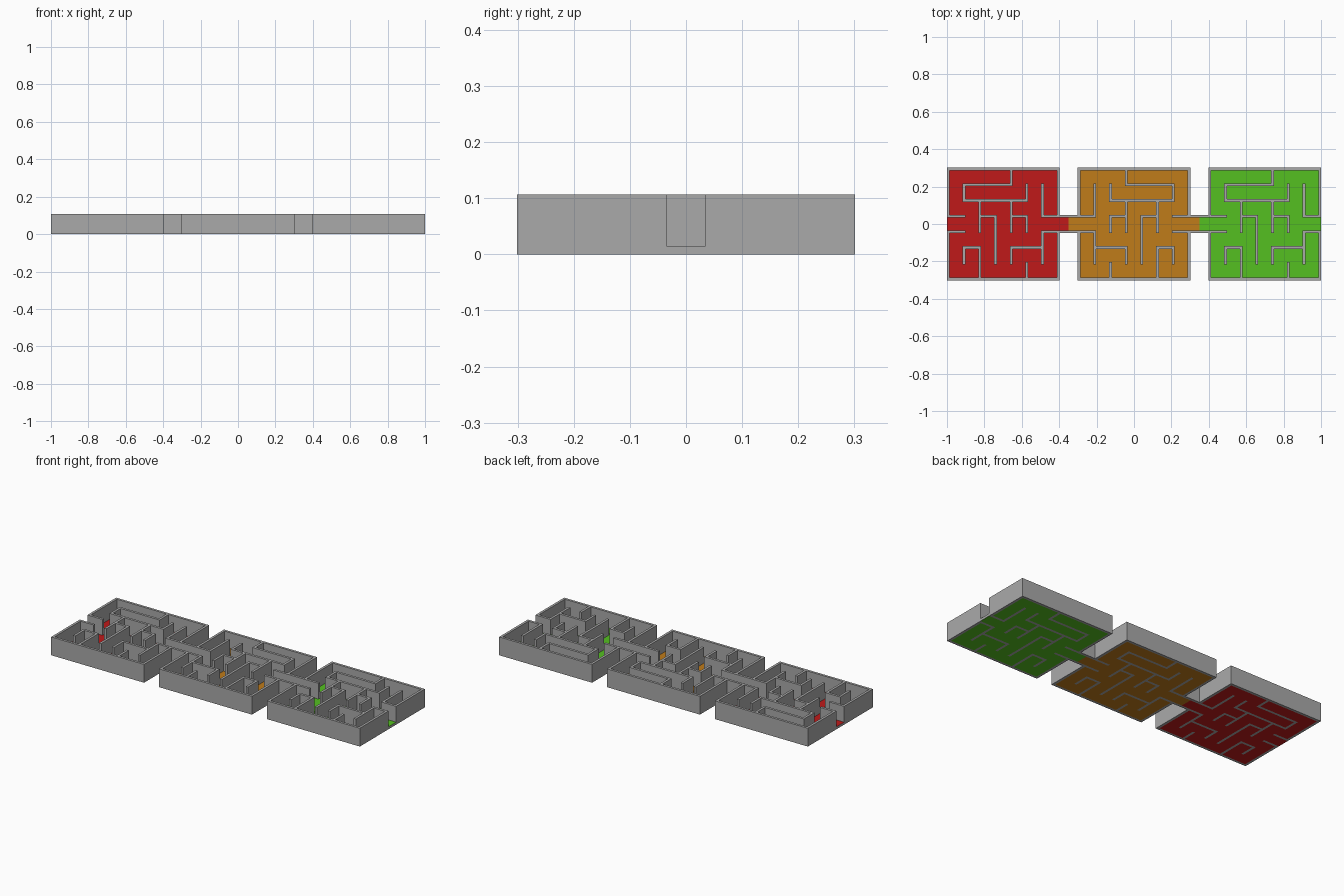
import bpy, bmesh

if "Cube" in bpy.data.objects:
    bpy.data.objects.remove(bpy.data.objects["Cube"])

N = 7                          # cells per side
T, CELL = 0.0144, 0.0696       # wall thickness, corridor width
FLOOR, TOP = 0.0144, 0.107     # floor and wall heights
SIZE = N * CELL + (N + 1) * T
GAP = (2 - 3 * SIZE) / 2       # length of the linking corridors

# wall runs on the lattice (column, row counted from the back): (c0, r0, c1, r1)
RUNS = [
    (0, 0, 7, 0), (0, 7, 7, 7),                              # outer front and back
    (0, 0, 0, 3), (0, 4, 0, 7), (7, 0, 7, 3), (7, 4, 7, 7),  # outer sides with doorways
    (0, 3, 1, 3), (0, 4, 1, 4), (6, 3, 7, 3), (6, 4, 7, 4),
    (4, 0, 4, 1), (1, 1, 4, 1), (1, 1, 1, 2), (1, 2, 5, 2),
    (2, 2, 2, 4), (2, 3, 3, 3), (3, 3, 3, 6), (4, 2, 4, 4),
    (4, 3, 5, 3), (5, 3, 5, 4), (5, 1, 5, 2), (6, 1, 6, 3),
    (6, 4, 6, 6), (4, 5, 6, 5), (4, 5, 4, 6), (5, 6, 5, 7),
    (1, 5, 2, 5), (1, 5, 1, 6), (2, 5, 2, 7),
]


def height_columns(mirror):
    """Heights of the fine grid: odd/even columns alternate wall and corridor."""
    n = 2 * N + 1
    cols = [[FLOOR] * n for _ in range(n)]
    for c0, r0, c1, r1 in RUNS:
        for c in range(2 * c0, 2 * c1 + 1):
            for r in range(2 * r0, 2 * r1 + 1):
                cols[n - 1 - c if mirror else c][n - 1 - r] = TOP
    return cols


def edges(start):
    out = [start]
    for k in range(2 * N + 1):
        out.append(out[-1] + (CELL if k % 2 else T))
    return out


def maze(name, x0, color, mirror, link_left, link_right):
    xs, ys, cols = edges(x0), edges(-SIZE / 2), height_columns(mirror)
    n = len(ys) - 1
    empty = [0] * n
    link = [0] * n
    link[N - 1:N + 2] = [TOP, FLOOR, TOP]
    # half of each linking corridor belongs to the neighbouring maze
    if link_left:
        xs, cols = [x0 - GAP / 2] + xs, [link] + cols
    if link_right:
        xs, cols = xs + [xs[-1] + GAP / 2], cols + [link]
    before = link if link_left else empty
    after = link if link_right else empty

    bm = bmesh.new()

    def quad(pts, mat=0):
        bm.faces.new([bm.verts.new(p) for p in pts]).material_index = mat

    # tops and undersides
    for i, col in enumerate(cols):
        for j, h in enumerate(col):
            if h:
                a, b, c, d = xs[i], xs[i + 1], ys[j], ys[j + 1]
                mat = 1 if h == FLOOR else 0
                quad([(a, c, h), (b, c, h), (b, d, h), (a, d, h)], mat)
                quad([(a, d, 0), (b, d, 0), (b, c, 0), (a, c, 0)], mat)
    # upright faces wherever the height steps
    padded = [before] + cols + [after]
    for i, x in enumerate(xs):
        for j in range(n):
            p, q = padded[i][j], padded[i + 1][j]
            if p != q:
                c, d = (ys[j], ys[j + 1]) if p > q else (ys[j + 1], ys[j])
                lo, hi = min(p, q), max(p, q)
                quad([(x, c, lo), (x, d, lo), (x, d, hi), (x, c, hi)])
    for i, col in enumerate(cols):
        padded_col = [0] + col + [0]
        for j, y in enumerate(ys):
            p, q = padded_col[j], padded_col[j + 1]
            if p != q:
                a, b = (xs[i + 1], xs[i]) if p > q else (xs[i], xs[i + 1])
                lo, hi = min(p, q), max(p, q)
                quad([(a, y, lo), (b, y, lo), (b, y, hi), (a, y, hi)])

    # weld and merge the flat areas
    bmesh.ops.remove_doubles(bm, verts=bm.verts, dist=1e-5)
    bmesh.ops.dissolve_limit(bm, angle_limit=0.01, verts=bm.verts, edges=bm.edges,
                             delimit={'MATERIAL'})
    me = bpy.data.meshes.new(name)
    bm.to_mesh(me)
    bm.free()
    grey = bpy.data.materials.get("wall_grey") or bpy.data.materials.new("wall_grey")
    grey.diffuse_color = (0.4, 0.4, 0.4, 1)
    grey.use_nodes = True
    grey.node_tree.nodes["Principled BSDF"].inputs["Base Color"].default_value = grey.diffuse_color
    paint = bpy.data.materials.new(name + "_floor")
    paint.diffuse_color = color
    paint.use_nodes = True
    paint.node_tree.nodes["Principled BSDF"].inputs["Base Color"].default_value = paint.diffuse_color
    me.materials.append(grey)
    me.materials.append(paint)
    bpy.context.collection.objects.link(bpy.data.objects.new(name, me))


# three linked mazes, the middle one mirrored
step = SIZE + GAP
maze("red_maze", -1, (0.53, 0.01, 0.01, 1), False, False, True)
maze("orange_maze", -1 + step, (0.53, 0.2, 0.01, 1), True, True, True)
maze("green_maze", -1 + 2 * step, (0.09, 0.53, 0.015, 1), False, True, False)
